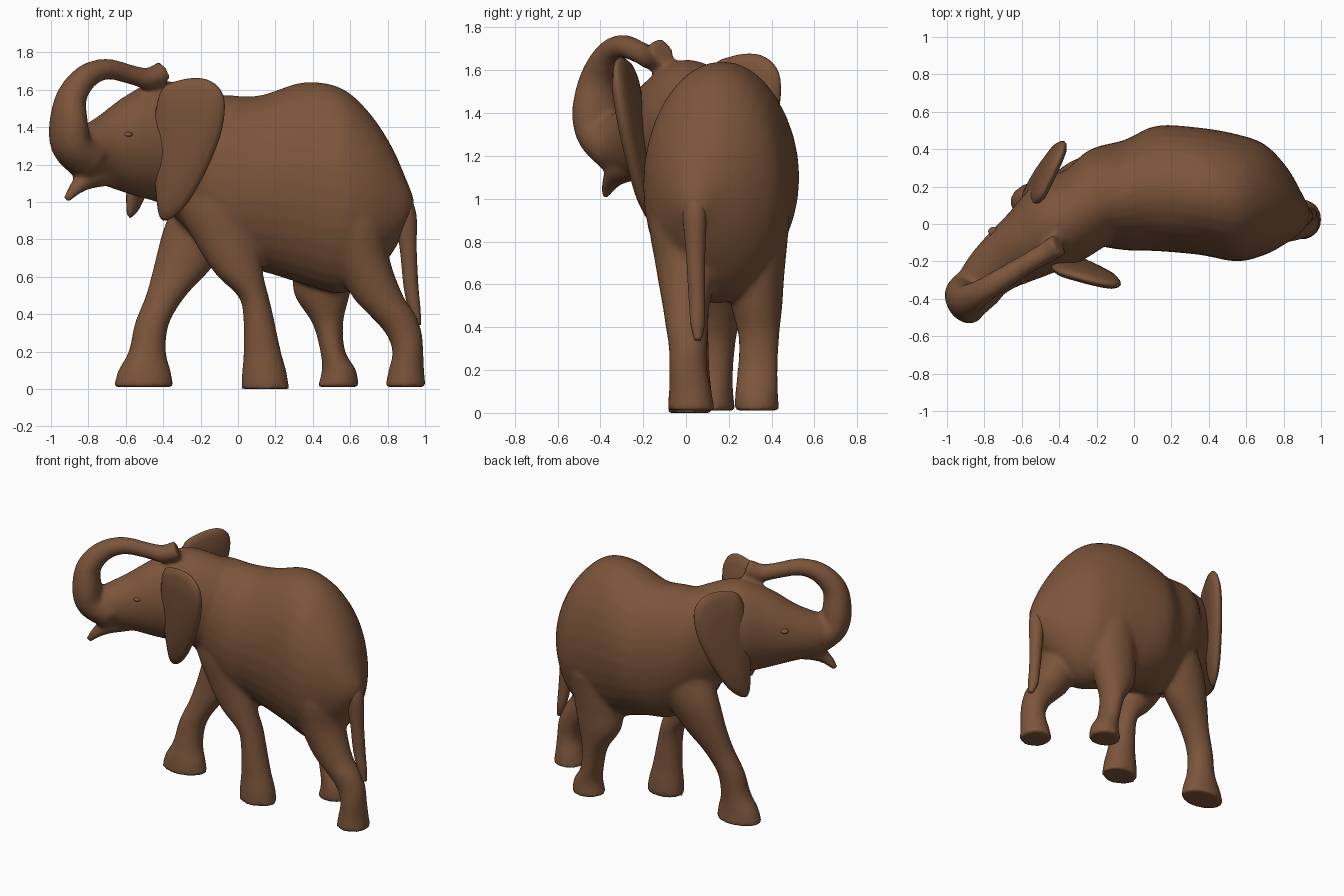
import bpy, bmesh, math
from mathutils import Vector

cube = bpy.data.objects.get("Cube")
if cube:
    bpy.data.objects.remove(cube, do_unlink=True)

# One carved-wood colour
wood = bpy.data.materials.new("brown_wood")
wood.use_nodes = True
wood.diffuse_color = (0.2, 0.09, 0.043, 1)
wood.node_tree.nodes["Principled BSDF"].inputs["Base Color"].default_value = wood.diffuse_color


def smooth_path(stations, steps=5, closed=False):
    """Catmull-Rom interpolation of stations of any dimension."""
    count = len(stations)
    pick = (lambda i: stations[i % count]) if closed else (lambda i: stations[max(0, min(count - 1, i))])
    result = []
    for i in range(count if closed else count - 1):
        before, start, end, after = (pick(i + k) for k in (-1, 0, 1, 2))
        for s in range(steps):
            t = s / steps
            result.append([b + 0.5 * t * (c - a + t * (2 * a - 5 * b + 4 * c - d + t * (3 * (b - c) + d - a)))
                           for a, b, c, d in zip(before, start, end, after)])
    if not closed:
        result.append(list(stations[-1]))
    return result


def bridge(bm, rings):
    for lower, upper in zip(rings, rings[1:]):
        for i in range(len(lower)):
            j = (i + 1) % len(lower)
            bm.faces.new((lower[i], lower[j], upper[j], upper[i]))
    bm.faces.new(rings[0])
    bm.faces.new(rings[-1])


def loft(bm, stations, axis=None, sides=32):
    """Closed elliptical loft; stations hold x, y, z, side radius, other radius.
    Rings face the given axis, or follow the path when there is none."""
    path = smooth_path(stations)
    centres = [Vector(p[:3]) for p in path]
    rings = []
    for i, p in enumerate(path):
        normal = Vector(axis) if axis else centres[min(i + 1, len(path) - 1)] - centres[max(i - 1, 0)]
        normal.normalize()
        if axis and abs(normal.z) > 0.99:
            side, other = Vector((1, 0, 0)), Vector((0, 1, 0))
        else:
            side = normal.cross(Vector((0, 0, 1))) if axis else Vector((0.53, -0.85, 0))
            side = (side - normal * side.dot(normal)).normalized()
            other = side.cross(normal)
        ring = []
        for k in range(sides):
            a = math.tau * k / sides
            ring.append(bm.verts.new(centres[i] + side * p[3] * math.cos(a) + other * p[4] * math.sin(a)))
        rings.append(ring)
    bridge(bm, rings)


def finish(name, bm):
    bmesh.ops.recalc_face_normals(bm, faces=bm.faces)
    for face in bm.faces:
        face.smooth = True
    mesh = bpy.data.meshes.new(name)
    bm.to_mesh(mesh)
    bm.free()
    mesh.materials.append(wood)
    obj = bpy.data.objects.new(name, mesh)
    bpy.context.collection.objects.link(obj)
    return obj


skin = bmesh.new()

# Barrel of the body, from neck to rump
loft(skin, [
    (-.42, .06, 1.29, .16, .27), (-.25, .14, 1.2, .25, .38), (-.05, .155, 1.11, .295, .46),
    (.12, .19, 1.1, .335, .47), (.35, .175, 1.1, .34, .54), (.55, .14, 1.06, .34, .55),
    (.7, .13, 1.03, .295, .45), (.82, .1, 1.01, .2, .29), (.9, .06, .99, .1, .13),
    (.94, .05, .98, .03, .04)], axis=(1, 0, 0))

# Head, turned to one side
loft(skin, [
    (-.18, .13, 1.24, .22, .34), (-.4, .01, 1.32, .24, .33), (-.57, -.11, 1.31, .195, .27),
    (-.72, -.21, 1.28, .155, .19), (-.83, -.31, 1.26, .13, .14), (-.9, -.38, 1.27, .09, .09)],
    axis=(-.85, -.53, 0))

# Lower lip
loft(skin, [(-.66, -.2, 1.17, .08, .08), (-.79, -.3, 1.13, .07, .06),
            (-.86, -.35, 1.08, .045, .04), (-.92, -.38, 1.01, .02, .02)])

# Raised trunk, broad at the base, curling back over the head
loft(skin, [(-.8, -.31, 1.23, .13, .12), (-.89, -.39, 1.3, .13, .1), (-.905, -.415, 1.42, .125, .095),
            (-.89, -.41, 1.56, .09, .08), (-.81, -.36, 1.67, .068, .067), (-.7, -.29, 1.71, .06, .056),
            (-.57, -.21, 1.68, .054, .052), (-.48, -.16, 1.66, .058, .058), (-.4, -.11, 1.69, .062, .064)])

# Striding legs: side radius runs along the body
front_left_leg = [
    (.145, .02, 0, .13, .105), (.14, .02, .1, .118, .1), (.13, .02, .2, .1, .09),
    (.107, .02, .4, .08, .085), (.08, .02, .5, .083, .09), (.005, .01, .62, .13, .1),
    (-.06, .02, .8, .18, .125), (-.1, .05, 1, .24, .165), (-.12, .08, 1.2, .2, .16)]
front_right_leg = [
    (-.505, .12, .01, .16, .11), (-.5, .12, .1, .14, .1), (-.485, .13, .2, .1, .09),
    (-.46, .15, .35, .092, .085), (-.385, .18, .5, .108, .09), (-.295, .21, .65, .157, .11),
    (-.2, .23, .85, .2, .14), (-.12, .22, 1.05, .2, .16)]
back_left_leg = [
    (.895, .025, .01, .11, .11), (.9, .02, .1, .095, .1), (.908, .01, .2, .083, .09),
    (.885, .01, .3, .098, .09), (.822, .005, .4, .125, .1), (.745, 0, .5, .138, .11),
    (.66, .01, .7, .15, .155), (.63, .02, .9, .17, .195), (.58, .05, 1.1, .18, .2)]
back_right_leg = [
    (.535, .33, .01, .11, .105), (.54, .33, .1, .092, .1), (.507, .335, .2, .067, .095),
    (.48, .34, .35, .082, .095), (.45, .33, .5, .147, .12), (.46, .32, .65, .17, .14),
    (.48, .3, .9, .2, .185)]
for leg in (front_left_leg, front_right_leg, back_left_leg, back_right_leg):
    loft(skin, leg, axis=(0, 0, 1))

# Blend head, trunk, legs and barrel into one carved surface
body = finish("body", skin)
remesh = body.modifiers.new("blend", "REMESH")
remesh.mode = "VOXEL"
remesh.voxel_size = 0.016
remesh.use_smooth_shade = True
soften = body.modifiers.new("soften", "SMOOTH")
soften.factor = 0.5
soften.iterations = 7

# Tail, hanging against the back leg
tail = bmesh.new()
loft(tail, [(.85, .04, 1.04, .05, .06), (.895, .04, .93, .055, .06), (.91, .045, .75, .045, .045),
            (.925, .05, .55, .038, .04), (.945, .055, .42, .035, .03), (.965, .055, .34, .015, .015)])
finish("tail", tail)

# Ears: one teardrop outline, swung out and leaning on each side of the head
ear_outline = smooth_path([(.02, 1.58), (.13, 1.65), (.28, 1.655), (.37, 1.57), (.36, 1.4), (.28, 1.2),
                           (.16, 1), (.06, .91), (0, .92), (-.02, 1.08), (-.03, 1.3)], closed=True)
ear_layers = [(.03, -.045), (.5, -.042), (.85, -.03), (.97, -.014), (1, 0),
              (.97, .014), (.85, .03), (.5, .042), (.03, .045)]


def ear(name, base, angle, lean):
    bm = bmesh.new()
    along = Vector((math.cos(angle), math.sin(angle), 0))
    out = Vector((-along.y, along.x, 0))
    rings = []
    for scale, offset in ear_layers:
        ring = []
        for u, z in ear_outline:
            u, z = 0.17 + (u - 0.17) * scale, 1.32 + (z - 1.32) * scale
            shift = offset + lean * (1.32 - z)
            ring.append(bm.verts.new(Vector(base) + along * u + out * shift + Vector((0, 0, z))))
        rings.append(ring)
    bridge(bm, rings)
    finish(name, bm)


ear("left_ear", (-.43, -.21, 0), math.radians(-14), .12)
ear("right_ear", (-.55, .11, .015), math.radians(65), .1)

# Small almond eyes
for name, place in (("left_eye", (-.59, -.295, 1.36)), ("right_eye", (-.75, -.04, 1.36))):
    bm = bmesh.new()
    bmesh.ops.create_uvsphere(bm, u_segments=16, v_segments=8, radius=0.025)
    bmesh.ops.scale(bm, vec=(1.2, 1, 0.6), verts=bm.verts)
    bmesh.ops.translate(bm, vec=place, verts=bm.verts)
    finish(name, bm)
